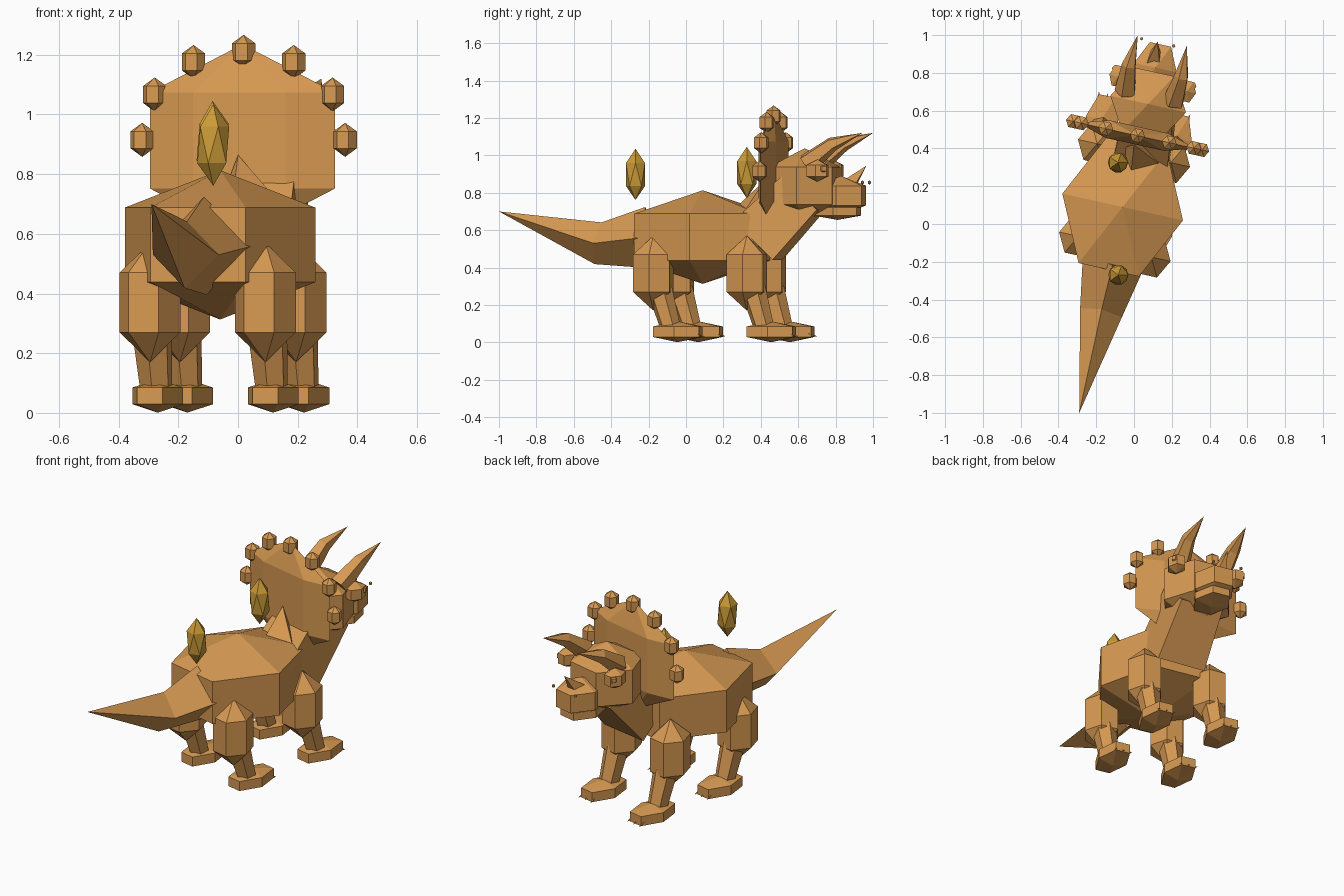
import bpy, bmesh, math
from mathutils import Vector, Matrix

if "Cube" in bpy.data.objects:
    bpy.data.objects.remove(bpy.data.objects["Cube"])

TURN = math.radians(-12.5)          # the animal stands slightly turned
FWD = Vector((-math.sin(TURN), math.cos(TURN), 0))
SIDE = Vector((math.cos(TURN), math.sin(TURN), 0))


def material(name, rgb):
    m = bpy.data.materials.new(name)
    m.diffuse_color = (*rgb, 1)
    m.use_nodes = True
    m.node_tree.nodes["Principled BSDF"].inputs["Base Color"].default_value = m.diffuse_color
    return m


TAN = material("tan hide", (0.68, 0.32, 0.085))
GOLD = material("dull gold", (0.60, 0.33, 0.038))


def finish(name, bm, mat):
    bmesh.ops.recalc_face_normals(bm, faces=bm.faces)
    mesh = bpy.data.meshes.new(name)
    bm.to_mesh(mesh)
    bm.free()
    mesh.materials.append(mat)
    ob = bpy.data.objects.new(name, mesh)
    bpy.context.collection.objects.link(ob)
    return ob


def gem(name, centre, rx, ry, rz, sides=6, mat=TAN):
    """Six-sided prism with pointed ends: apex, two rings, apex."""
    bm = bmesh.new()
    c = Vector(centre)
    rings = []
    for h in (-0.5, 0.5):
        rings.append([bm.verts.new(c + SIDE * rx * math.cos(a) + FWD * ry * math.sin(a)
                                   + Vector((0, 0, h * rz)))
                      for a in (2 * math.pi * i / sides for i in range(sides))])
    low = bm.verts.new(c - Vector((0, 0, rz)))
    top = bm.verts.new(c + Vector((0, 0, rz)))
    for i in range(sides):
        j = (i + 1) % sides
        bm.faces.new((low, rings[0][j], rings[0][i]))
        bm.faces.new((rings[0][i], rings[0][j], rings[1][j], rings[1][i]))
        bm.faces.new((rings[1][i], rings[1][j], top))
    return finish(name, bm, mat)


def taper(name, path, sides=6, mat=TAN, shift=0.5):
    """Loft through (point, radius) pairs; a radius of 0 makes a tip."""
    bm = bmesh.new()
    pts = [Vector(p) for p, _ in path]
    rings = []
    for k, (p, r) in enumerate(path):
        d = (pts[min(k + 1, len(pts) - 1)] - pts[max(k - 1, 0)]).normalized()
        u = d.cross(Vector((0, 0, 1)))
        u = u.normalized() if u.length > 0.01 else SIDE
        v = u.cross(d)
        n = sides if r else 1
        rings.append([bm.verts.new(pts[k] + r * (u * math.cos(a) + v * math.sin(a)))
                      for a in (2 * math.pi * (i + shift) / sides for i in range(n))])
    for a, b in zip(rings, rings[1:]):
        for i in range(sides):
            j = (i + 1) % sides
            if len(b) == 1:
                bm.faces.new((a[i], a[j], b[0]))
            else:
                bm.faces.new((a[i], a[j], b[j], b[i]))
    for ring in (rings[0], rings[-1]):
        if len(ring) > 2:
            bm.faces.new(ring)
    return finish(name, bm, mat)


# Torso, neck and shoulder point
gem("body", (-0.06, 0.09, 0.563), 0.327, 0.393, 0.25)
taper("neck", [((0.045, 0.385, 0.545), 0.21), ((0.09, 0.63, 0.80), 0.185)], 4)
taper("shoulder_point", [((0.03, 0.35, 0.66), 0.13), ((0.0, 0.42, 0.865), 0)], 4)

# Diamond-section tail
taper("tail", [((-0.11, -0.20, 0.56), 0.165), ((-0.175, -0.47, 0.53), 0.113),
               ((-0.29, -1.0, 0.70), 0)], 4, shift=0)

# Legs with shins, feet and claws
LEGS = {"rear_right": (0.092, -0.175), "rear_left": (-0.295, -0.065),
        "front_right": (0.195, 0.325), "front_left": (-0.195, 0.425)}
for tag, (x, y) in LEGS.items():
    gem(tag + "_thigh", (x, y, 0.37), 0.104, 0.115, 0.2)
    taper(tag + "_shin", [((x + 0.005, y + 0.03, 0.30), 0.07),
                          ((x + 0.022, y + 0.095, 0.07), 0.055)])
    foot = Vector((x + 0.026, y + 0.13, 0.057))
    gem(tag + "_foot", foot, 0.087, 0.145, 0.056)
    for i in (-1, 0, 1):
        base = foot + SIDE * 0.04 * i + FWD * 0.09
        base.z = 0.05
        tip = base + FWD * 0.052 + SIDE * 0.008 * i
        tip.z = 0.03
        taper(f"{tag}_claw_{i + 2}", [(base, 0.014), (tip, 0)], 4)

# Neck frill with knobs along its rim
FRILL = Vector((0.015, 0.468, 0.913))
gem("frill", FRILL, 0.318, 0.055, 0.322)
for k, (dx, z) in enumerate([(0, 1.21), (0.168, 1.176), (0.298, 1.067), (0.34, 0.915)]):
    for s in ((1,) if dx == 0 else (1, -1)):
        p = FRILL + SIDE * s * dx / math.cos(TURN)
        gem(f"frill_knob_{k}_{s}", (p.x + 0.004, p.y, z), 0.04, 0.04, 0.057)

# Head, muzzle and jaw
HEAD = Vector((0.075, 0.635, 0.838))
gem("head", HEAD, 0.205, 0.2, 0.2)
gem("muzzle", (0.113, 0.828, 0.785), 0.115, 0.145, 0.105)
gem("jaw", (0.11, 0.81, 0.70), 0.105, 0.135, 0.045)

# Eyes, nostrils and brow horns, mirrored across the head
for side, s in (("right", 1), ("left", -1)):
    eye = HEAD + SIDE * s * 0.185 + FWD * 0.11
    eye.z = 0.918
    gem(side + "_eye", eye, 0.05, 0.064, 0.06)
    gem(side + "_pupil", eye + SIDE * s * 0.022 + FWD * 0.035 + Vector((0, 0, 0.01)),
        0.022, 0.022, 0.024)
    nose = Vector((0.125, 0.962, 0.855)) + SIDE * s * 0.087
    gem(side + "_nostril", nose, 0.009, 0.009, 0.011)
    root = HEAD + SIDE * s * 0.13 + FWD * 0.04
    root.z = 0.955
    mid = root + FWD * 0.14 + SIDE * s * 0.012 + Vector((0, 0, 0.105))
    tip = root + FWD * 0.305 + SIDE * s * 0.003 + Vector((0, 0, 0.165))
    taper(side + "_brow_horn", [(root, 0.06), (mid, 0.04), (tip, 0)], 5)
taper("nose_horn", [((0.105, 0.86, 0.83), 0.054), ((0.125, 0.965, 0.945), 0)], 4)

# Floating gold crystals above the back
for name, c in (("front_crystal", (-0.085, 0.325, 0.908)),
                ("rear_crystal", (-0.083, -0.27, 0.898))):
    bm = bmesh.new()
    bmesh.ops.create_icosphere(bm, subdivisions=1, radius=1, matrix=Matrix.Translation(c)
                               @ Matrix.Diagonal((0.06, 0.06, 0.137, 1)))
    finish(name, bm, GOLD)
